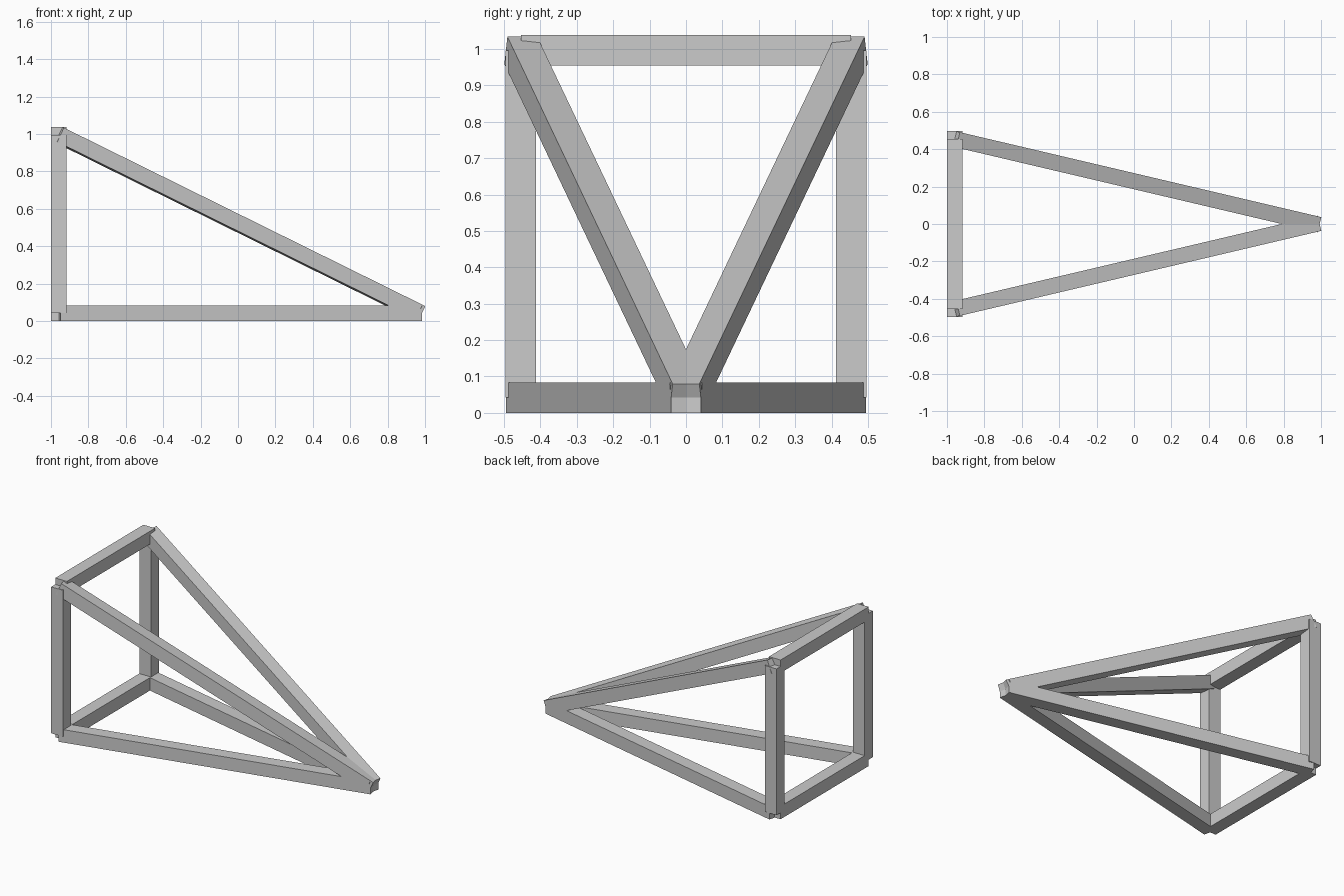
import bpy, bmesh
from mathutils import Vector, Matrix

if "Cube" in bpy.data.objects:
    bpy.data.objects.remove(bpy.data.objects["Cube"])

W = 0.084                     # square bar thickness
XB, XA = -0.958, 0.974        # rear frame plane and nose apex
Y, Z0, Z1 = 0.454, 0.042, 0.996


def bar(name, a, b):
    """Square bar between two points, kept level (side axis horizontal)."""
    a, b = Vector(a), Vector(b)
    d = (b - a).normalized()
    up = Vector((1, 0, 0)) if abs(d.z) > 0.99 else Vector((0, 0, 1))
    side = up.cross(d).normalized()
    top = d.cross(side)
    rot = Matrix((side, top, d)).transposed().to_4x4()
    bm = bmesh.new()
    bmesh.ops.create_cube(bm, size=1)
    bm.transform(Matrix.Translation((a + b) / 2) @ rot
                 @ Matrix.Diagonal((W, W, (b - a).length, 1)))
    me = bpy.data.meshes.new(name)
    bm.to_mesh(me)
    bm.free()
    bpy.context.collection.objects.link(bpy.data.objects.new(name, me))


# Rear cross bars
bar("rear_bottom_bar", (XB, -Y, Z0), (XB, Y, Z0))
bar("rear_top_bar", (XB, -Y, Z1), (XB, Y, Z1))

# Posts, base rails and sloping rails on both sides
for s, label in ((-1, "front"), (1, "back")):
    bar(label + "_post", (XB, s * Y, Z0), (XB, s * Y, Z1))
    bar(label + "_base_rail", (XB, s * Y, Z0), (XA, 0, Z0))
    bar(label + "_sloping_rail", (XB, s * Y, Z1), (XA, 0, Z0))
